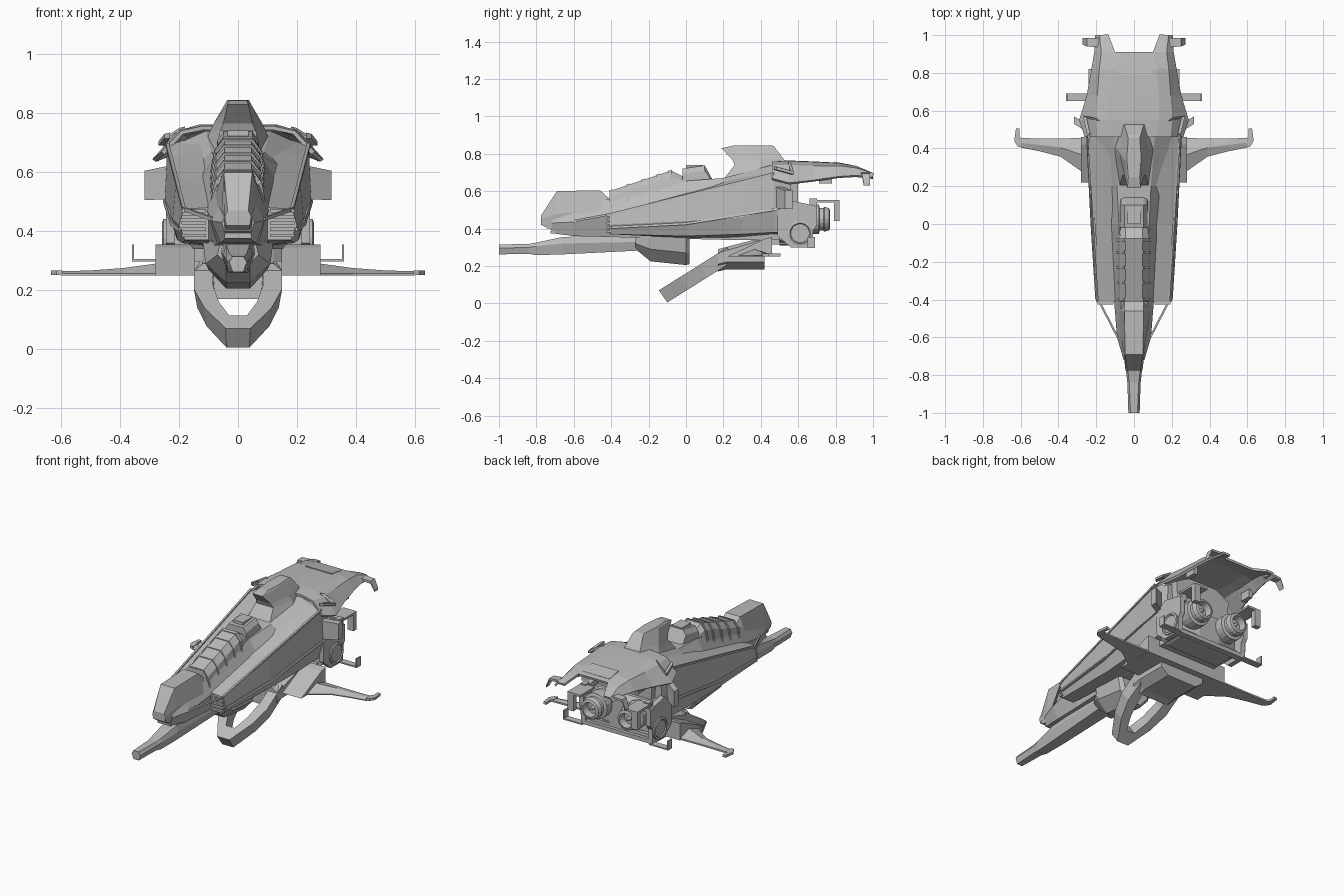
import bpy, bmesh, math
from mathutils import Matrix, Vector

grey = bpy.data.materials.new("hull grey")
grey.diffuse_color = (0.5, 0.5, 0.5, 1)


def finish(bm, name, mirror=False):
    if mirror:
        geom = bmesh.ops.duplicate(bm, geom=bm.verts[:] + bm.edges[:] + bm.faces[:])["geom"]
        for v in geom:
            if isinstance(v, bmesh.types.BMVert):
                v.co.x = -v.co.x
    bmesh.ops.recalc_face_normals(bm, faces=bm.faces[:])
    me = bpy.data.meshes.new(name)
    bm.to_mesh(me)
    bm.free()
    me.materials.append(grey)
    ob = bpy.data.objects.new(name, me)
    bpy.context.scene.collection.objects.link(ob)
    return ob


def loft(name, rings, mirror=False):
    """Skin closed rings of 3D points and cap both ends."""
    bm = bmesh.new()
    vs = [[bm.verts.new(p) for p in r] for r in rings]
    n = len(vs[0])
    for a, b in zip(vs, vs[1:]):
        for i in range(n):
            j = (i + 1) % n
            bm.faces.new((a[i], a[j], b[j], b[i]))
    bm.faces.new(vs[0])
    bm.faces.new(vs[-1])
    return finish(bm, name, mirror)


def body(name, stations):
    """Loft along y; each station is (y, right half of the section from top to bottom)."""
    return loft(name, [[(x, y, z) for x, z in h] + [(-x, y, z) for x, z in reversed(h)]
                       for y, h in stations])


def side(name, pts, x0, x1, mirror=False):
    """Side outline (y, z) extruded from x0 to x1."""
    return loft(name, [[(x, y, z) for y, z in pts] for x in (x0, x1)], mirror)


def box(name, x, y, z, mirror=False):
    return side(name, [(y[0], z[0]), (y[1], z[0]), (y[1], z[1]), (y[0], z[1])], x[0], x[1], mirror)


def turned(name, c, axis, prof, n=16, mirror=False):
    """Turned part; prof is (distance along axis, radius)."""
    rings = []
    for d, r in prof:
        ring = []
        for i in range(n):
            a = 2 * math.pi * i / n
            u, v = r * math.cos(a), r * math.sin(a)
            ring.append((c[0] + d, c[1] + u, c[2] + v) if axis == 'x' else (c[0] + u, c[1] + d, c[2] + v))
        rings.append(ring)
    return loft(name, rings, mirror)


# central fuselage
body("fuselage", [
    (-0.72, [(.04, .46), (.055, .43), (.04, .375)]),
    (-0.60, [(.06, .50), (.09, .435), (.06, .36)]),
    (-0.41, [(.07, .56), (.105, .47), (.07, .355)]),
    (0.00, [(.08, .655), (.13, .57), (.10, .345)]),
    (0.20, [(.09, .67), (.15, .62), (.12, .34)]),
    (0.46, [(.11, .74), (.20, .70), (.16, .34)]),
    (0.60, [(.10, .73), (.19, .68), (.17, .34)])])

# sensor head on the nose
body("nose_head", [
    (-0.775, [(.035, .47), (.045, .45), (.04, .42)]),
    (-0.69, [(.048, .60), (.055, .48), (.045, .38)]),
    (-0.46, [(.05, .605), (.088, .49), (.07, .37)]),
    (-0.41, [(.05, .56), (.09, .48), (.07, .38)])])
for i in range(3):
    box("nose_slat", (-.045, .045), (-.765 + .02 * i, -.66), (.425 - .025 * i, .437 - .025 * i))

# long front barrel
body("front_barrel", [
    (-1.0, [(.018, .315), (.03, .295), (.018, .262)]),
    (-0.84, [(.025, .318), (.035, .30), (.025, .265)]),
    (-0.80, [(.03, .325), (.04, .305), (.03, .258)]),
    (-0.66, [(.04, .355), (.05, .32), (.035, .262)]),
    (-0.20, [(.05, .37), (.06, .33), (.045, .285)])])

# chin pod under the hull
body("chin_pod", [
    (-0.27, [(.06, .36), (.07, .32), (.04, .29)]),
    (-0.19, [(.12, .37), (.11, .29), (.04, .225)]),
    (0.0, [(.12, .37), (.10, .27), (.04, .205)]),
    (0.02, [(.10, .36), (.08, .27), (.03, .21)])])

# side hull armour
loft("side_hull", [[(x, y, z) for x, z in s] for y, s in [
    (-0.41, [(.10, .48), (.185, .475), (.20, .42), (.18, .37), (.10, .37)]),
    (0.0, [(.10, .59), (.21, .575), (.222, .44), (.19, .36), (.10, .35)]),
    (0.30, [(.11, .68), (.228, .65), (.235, .46), (.205, .37), (.10, .35)]),
    (0.47, [(.12, .73), (.24, .69), (.248, .51), (.21, .38), (.10, .36)]),
    (0.56, [(.12, .72), (.22, .66), (.225, .52), (.21, .38), (.10, .36)])]], True)
# trim rail along the shoulder
loft("shoulder_rail", [[(x + a, y, z + b) for a, b in [(0, 0), (.012, 0), (.012, .012), (0, .012)]]
                       for x, y, z in [(.08, -.60, .435), (.178, -.41, .47), (.204, 0, .572), (.234, .47, .688)]], True)
# lower rail
loft("lower_rail", [[(x + a, y, z + b) for a, b in [(-.02, 0), (.01, 0), (.006, .012), (-.02, .012)]]
                    for x, y, z in [(.195, -.40, .40), (.22, 0, .42), (.245, .50, .50)]], True)
# grilles at the front of the side hull
for i in range(5):
    z = .38 + .021 * i
    box("intake_slat", (.108, .192), (-.425, -.40), (z, z + .011), True)

# canopy with ribs
def canopy_section(t, g=0):
    z = .60 + .11 * t
    return [(.045 + g, z + g), (.075 + g, z - .035), (.092 + g, z - .12)]

body("canopy", [(-.41, canopy_section(0)), (-.08, canopy_section(1)),
                (-.02, [(.045, .68), (.07, .66), (.09, .59)])])
for y in (-.40, -.31, -.23, -.15, -.085):
    t = (y + .41) / .33
    body("canopy_rib", [(y - .008, canopy_section(t - .024, .005)), (y + .008, canopy_section(t + .024, .005))])

# equipment block behind the canopy
body("dorsal_block", [
    (-.02, [(.05, .72), (.07, .69), (.075, .62)]),
    (.10, [(.05, .738), (.07, .71), (.075, .63)]),
    (.14, [(.05, .665), (.07, .65), (.075, .63)])])
box("dorsal_hatch", (-.035, .035), (.0, .09), (.72, .741))

# dorsal fin, stacked upward
loft("dorsal_fin", [[(-a, y0, z0), (a, y0, z0), (b, (y0 + y1) / 2, (z0 + z1) / 2), (a, y1, z1),
                     (-a, y1, z1), (-b, (y0 + y1) / 2, (z0 + z1) / 2)]
                    for z0, z1, y0, y1, a, b in [
                        (.65, .68, .19, .56, .08, .125), (.74, .74, .26, .54, .06, .095),
                        (.765, .775, .25, .52, .05, .08), (.83, .84, .19, .47, .035, .042),
                        (.843, .845, .25, .455, .03, .038)]])

# rear hood: arched shell with two prongs
hood = [(.46, [(0, .752), (.12, .75), (.19, .735), (.255, .665)]),
        (.55, [(0, .757), (.13, .755), (.20, .735), (.285, .64)]),
        (.68, [(0, .752), (.13, .75), (.19, .73), (.245, .655)]),
        (.82, [(0, .745), (.12, .743), (.18, .73), (.22, .675)]),
        (.91, [(0, .728), (.10, .728), (.17, .718), (.205, .68)]),
        (1.0, [(0, .69), (.135, .69), (.18, .69), (.20, .67)])]
bm = bmesh.new()
rows = [[bm.verts.new((-x, y, z)) for x, z in reversed(h[1:])] + [bm.verts.new((x, y, z)) for x, z in h]
        for y, h in hood]
for k, (a, b) in enumerate(zip(rows, rows[1:])):
    for i in range(6):
        if k < 4 or i not in (2, 3):
            bm.faces.new((a[i], a[i + 1], b[i + 1], b[i]))
for v in [v for v in bm.verts if not v.link_faces]:
    bm.verts.remove(v)
shell = finish(bm, "rear_hood")
mod = shell.modifiers.new("thickness", 'SOLIDIFY')
mod.thickness = .014
mod.offset = 0
side("hood_panel", [(.79, .75), (.88, .737), (.88, .742), (.79, .758)], -.09, .09)
loft("hood_tip", [[(x, y0, z), (x, .985, z), (x, .985, z - .014), (x, y0, z - .014)]
                  for x, y0, z in [(.17, .935, .70), (.25, .94, .695), (.272, .95, .645)]], True)
box("hood_tab", (.19, .215), (.71, .78), (.64, .69), True)
# angled flaps on the shoulders
loft("shoulder_flap", [[(x, y0, z0), (x, y1, z0), (x, y1, z1), (x, y0, z1)]
                       for x, y0, y1, z0, z1 in [(.22, .47, .51, .51, .625), (.318, .53, .57, .505, .605)]], True)
loft("shoulder_scoop", [[(x, y, z), (x + .02, y + .015, z), (x + .02, y + .015, z + .015), (x, y, z + .02)]
                        for x, y, z in [(.18, .545, .735), (.25, .56, .69), (.23, .47, .715)]], True)

# engine section
body("engine_core", [
    (.50, [(.19, .53), (.23, .50), (.23, .34), (.18, .31)]),
    (.62, [(.19, .53), (.23, .50), (.23, .34), (.18, .31)]),
    (.66, [(.05, .50), (.07, .48), (.07, .36), (.05, .33)])])
side("engine_side_panel", [(.49, .36), (.56, .30), (.68, .30), (.68, .39), (.70, .42), (.70, .52), (.56, .55), (.49, .50)],
     .215, .245, True)
turned("engine_nozzle", (.125, .58, .45), 'y',
       [(0, .07), (.08, .08), (.13, .08), (.135, .062), (.155, .062), (.16, .068), (.185, .06),
        (.19, .045), (.15, .038), (.15, .012), (.18, .006)], 18, True)
turned("side_wheel", (.235, .61, .375), 'x', [(0, .066), (.018, .066), (.022, .055), (.016, .05)], 20, True)
box("rear_bar", (-.24, .24), (.64, .68), (.30, .325))
box("rear_plate", (-.20, .20), (.42, .66), (.315, .345))
# rear frames
box("frame_top", (.15, .24), (.68, .82), (.54, .553), True)
box("frame_drop", (.20, .24), (.79, .82), (.44, .553), True)
box("frame_post", (.20, .235), (.66, .70), (.50, .56), True)
box("strut", (.23, .36), (.65, .69), (.297, .305), True)
box("strut_tip", (.353, .36), (.65, .69), (.297, .355), True)

# ventral body and wing roots
side("wing_root", [(.22, .25), (.42, .345), (.46, .355), (.46, .25)], -.28, .28)
body("ventral_body", [
    (.17, [(.12, .29), (.15, .265), (.15, .21), (.10, .17)]),
    (.21, [(.12, .30), (.15, .28), (.15, .22), (.10, .18)]),
    (.42, [(.12, .355), (.15, .345), (.15, .22), (.10, .18)])])
# wings with hooked tips
loft("wing", [[(x, y0, .256), (x, (y0 + y1) / 2, z), (x, y1, .262), (x, y1, .252), (x, y0, .25)]
              for x, y0, y1, z in [(.24, .25, .46, .30), (.28, .28, .455, .29), (.39, .357, .453, .275),
                                   (.50, .385, .453, .267), (.60, .405, .455, .264)]], True)
loft("wing_hook", [[(x, y, .252) for x, y in p] + [(x, y, .267) for x, y in reversed(p)] for p in [
    [(.595, .405), (.595, .455)], [(.615, .41), (.607, .462)], [(.634, .44), (.607, .475)], [(.625, .505), (.605, .505)]]], True)

# slanted ventral loop: a U-shaped bar swept in a sloping plane
loop = [((.15, .22), (.085, .22)), ((.15, .07), (.085, .09)), ((.115, -.03), (.065, .0)),
        ((.042, -.145), (.03, -.075)), ((-.042, -.145), (-.03, -.075)), ((-.115, -.03), (-.065, .0)),
        ((-.15, .07), (-.085, .09)), ((-.15, .22), (-.085, .22))]
rings = []
for o, i in loop:
    top = [(x, y, .28 + (y - .19) * .627) for x, y in (o, i)]
    low = [(x * .92, y + .045, z - .065) for x, y, z in reversed(top)]
    rings.append(top + low)
loft("ventral_loop", rings)
